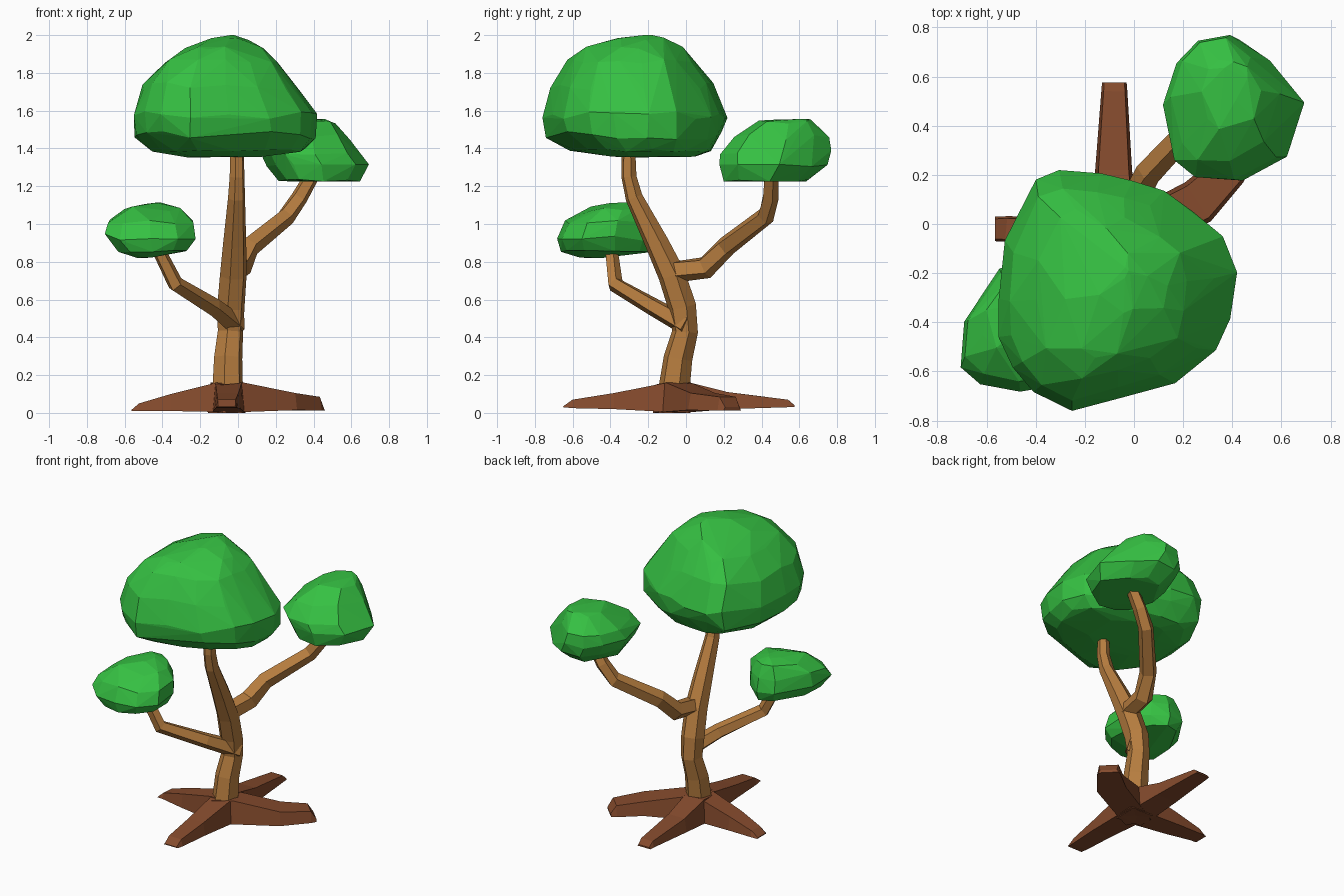
import bpy, bmesh, math, random
from mathutils import Vector

random.seed(4)


def material(name, rgb):
    m = bpy.data.materials.new(name)
    m.diffuse_color = (*rgb, 1)
    return m


LEAF = material("leaf green", (0.036, 0.53, 0.055))
BARK = material("light bark", (0.47, 0.205, 0.05))
ROOT = material("dark root brown", (0.235, 0.07, 0.026))


def finish(bm, name, mat):
    bmesh.ops.recalc_face_normals(bm, faces=bm.faces)
    me = bpy.data.meshes.new(name)
    bm.to_mesh(me)
    bm.free()
    me.materials.append(mat)
    ob = bpy.data.objects.new(name, me)
    bpy.context.collection.objects.link(ob)


def loft(name, rings, mat):
    """Skin a list of equal point rings and cap both ends."""
    bm = bmesh.new()
    rows = [[bm.verts.new(p) for p in r] for r in rings]
    n = len(rows[0])
    for a, b in zip(rows, rows[1:]):
        for i in range(n):
            j = (i + 1) % n
            bm.faces.new((a[i], a[j], b[j], b[i]))
    bm.faces.new(rows[0])
    bm.faces.new(rows[-1])
    finish(bm, name, mat)


def limb(name, path, sides=5, turn=0.3):
    """Tapered limb along points (x, y, z, radius)."""
    pts = [Vector(p[:3]) for p in path]
    rings = []
    for k, p in enumerate(pts):
        t = pts[min(k + 1, len(pts) - 1)] - pts[max(k - 1, 0)]
        q = Vector((0, 0, 1)).rotation_difference(t)
        rings.append([p + q @ Vector((math.cos(a), math.sin(a), 0)) * path[k][3]
                      for a in (turn + math.tau * i / sides for i in range(sides))])
    loft(name, rings, BARK)


def root(name, path):
    """Flat root along points (x, y, half width, bottom, top)."""
    rings = []
    for k, (x, y, w, zb, zt) in enumerate(path):
        a, b = path[max(k - 1, 0)], path[min(k + 1, len(path) - 1)]
        s = Vector((a[1] - b[1], b[0] - a[0], 0)).normalized()
        c = Vector((x, y, 0))
        rings.append([c + s * d * w + Vector((0, 0, z)) for d, z in
                      ((-1, zb), (-0.82, zt), (0.82, zt), (1, zb))])
    loft(name, rings, ROOT)


def canopy(name, outline, levels, jitter):
    """Faceted hull: plan outline fitted to (z, xmin, xmax, ymin, ymax) levels."""
    xs, ys = [p[0] for p in outline], [p[1] for p in outline]
    bm = bmesh.new()
    for k, (z, x0, x1, y0, y1) in enumerate(levels):
        lift = 3 if 1 < k < len(levels) - 1 else 1   # break up the level lines
        for x, y in outline:
            u = (x - min(xs)) / (max(xs) - min(xs))
            v = (y - min(ys)) / (max(ys) - min(ys))
            j = [random.uniform(-jitter, jitter) for _ in range(3)]
            bm.verts.new((x0 + u * (x1 - x0) + j[0], y0 + v * (y1 - y0) + j[1],
                          z + j[2] * lift))
    bmesh.ops.convex_hull(bm, input=bm.verts[:])
    bmesh.ops.delete(bm, geom=[v for v in bm.verts if not v.link_faces], context='VERTS')
    finish(bm, name, LEAF)


# Trunk and two branches
limb("trunk", [(-.055, -.068, .09, .086), (-.052, -.042, .29, .078), (-.04, -.005, .43, .07),
               (-.038, -.02, .56, .076), (-.025, -.075, .73, .074), (-.018, -.155, .9, .064),
               (-.008, -.275, 1.14, .047), (-.005, -.302, 1.25, .041), (-.005, -.305, 1.42, .036)], 6)
limb("back_branch", [(-.01, -.06, .75, .06), (.01, .1, .77, .063), (.06, .21, .88, .056),
                     (.255, .42, 1.04, .05), (.325, .445, 1.14, .046), (.4, .45, 1.27, .04)])
limb("left_branch", [(-.005, .01, .46, .058), (-.13, -.17, .56, .05),
                     (-.33, -.375, .68, .044), (-.43, -.4, .88, .036)])

# Four spreading roots
root("front_root", [(-.045, .02, .085, 0, .15), (-.05, -.1, .085, .005, .16),
                    (-.055, -.38, .07, .02, .105), (-.06, -.6, .058, .025, .07), (-.06, -.65, .055, .03, .035)])
root("back_root", [(-.07, -.12, .085, 0, .15), (-.075, .02, .085, .005, .16),
                   (-.083, .22, .075, .02, .11), (-.08, .54, .053, .03, .07), (-.08, .575, .05, .03, .04)])
root("left_root", [(.02, -.06, .085, 0, .15), (-.11, -.06, .085, .005, .16),
                   (-.35, -.04, .07, .01, .1), (-.52, -.02, .052, .01, .05), (-.565, -.02, .05, .01, .015)])
root("right_root", [(-.12, -.1, .085, 0, .15), (.0, -.04, .09, .005, .16),
                    (.26, .09, .095, .015, .105), (.39, .22, .075, .012, .085), (.415, .245, .065, .012, .03)])

# Leaf canopies
canopy("main_canopy",
       [(-.41, .18), (-.3, .22), (-.14, .21), (0, .18), (.12, .135), (.25, .05), (.36, -.04),
        (.42, -.2), (.39, -.38), (.34, -.52), (.17, -.65), (-.04, -.71), (-.26, -.765),
        (-.41, -.69), (-.49, -.59), (-.55, -.46), (-.56, -.3), (-.53, -.07)],
       [(1.36, -.27, .15, -.42, .06), (1.39, -.46, .35, -.61, .13), (1.47, -.55, .415, -.735, .195),
        (1.58, -.555, .415, -.762, .213), (1.73, -.51, .32, -.72, .145), (1.85, -.4, .22, -.63, .06),
        (1.915, -.28, .13, -.55, -.02), (1.965, -.14, .05, -.38, -.1), (1.993, -.04, -.02, -.22, -.18)],
       .008)
canopy("back_canopy",
       [(.27, .75), (.41, .77), (.55, .68), (.7, .5), (.62, .27),
        (.43, .17), (.26, .18), (.17, .26), (.11, .48), (.18, .66)],
       [(1.23, .22, .64, .2, .65), (1.31, .15, .695, .18, .755), (1.38, .115, .65, .175, .765),
        (1.46, .15, .59, .25, .76), (1.53, .28, .52, .38, .68), (1.55, .36, .46, .5, .66)], .006)
canopy("left_canopy",
       [(-.55, -.18), (-.43, -.15), (-.33, -.22), (-.23, -.37), (-.22, -.55), (-.32, -.66),
        (-.46, -.69), (-.62, -.66), (-.7, -.58), (-.69, -.4)],
       [(.825, -.53, -.45, -.56, -.44), (.855, -.63, -.27, -.66, -.18), (.93, -.7, -.225, -.685, -.155),
        (1.01, -.69, -.235, -.64, -.17), (1.08, -.61, -.3, -.52, -.21), (1.108, -.5, -.41, -.41, -.27)], .006)
